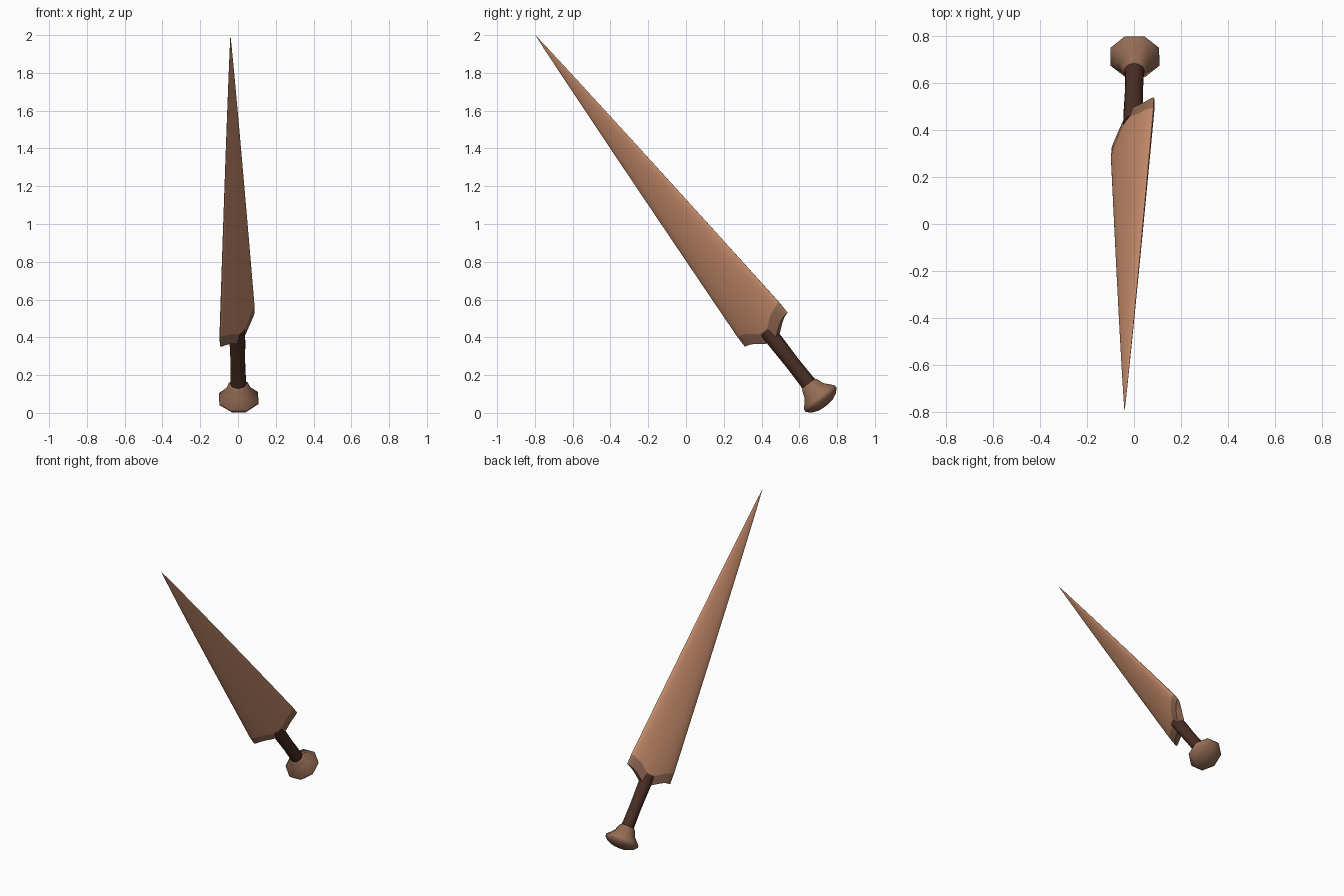
import bpy, bmesh, math
from mathutils import Vector, Matrix

if "Cube" in bpy.data.objects:
    bpy.data.objects.remove(bpy.data.objects["Cube"])

def material(name, rgb):
    m = bpy.data.materials.new(name)
    m.diffuse_color = (*rgb, 1)
    m.use_nodes = True
    m.node_tree.nodes["Principled BSDF"].inputs["Base Color"].default_value = m.diffuse_color
    return m

copper = material("copper blade", (0.57, 0.265, 0.15))
bronze = material("dull bronze", (0.30, 0.15, 0.09))
leather = material("dark grip", (0.068, 0.027, 0.017))

# Tilted frame: local z along the blade, local x across its width
axis = Vector((-0.018, -0.617, 0.787)).normalized()
across = Vector((0.525, 0.67, 0.525))
across = (across - axis * across.dot(axis)).normalized()
thick = axis.cross(across)
frame = Matrix((across, thick, axis)).transposed().to_4x4()
frame.translation = (-0.003, 0.477, 0.374)

def loft(name, rings, mats, band_mats):
    """Skin closed rings of equal length; band_mats picks a material per band."""
    bm = bmesh.new()
    rows = [[bm.verts.new(frame @ Vector(p)) for p in ring] for ring in rings]
    n = len(rows[0])
    for k, (lo, hi) in enumerate(zip(rows, rows[1:])):
        for i in range(n):
            j = (i + 1) % n
            bm.faces.new((lo[i], lo[j], hi[j], hi[i])).material_index = band_mats(k)
    bm.faces.new(rows[0][::-1]).material_index = band_mats(0)
    bm.faces.new(rows[-1]).material_index = band_mats(len(rows) - 2)
    bmesh.ops.triangulate(bm, faces=[f for f in bm.faces if len(f.verts) > 8])
    bmesh.ops.recalc_face_normals(bm, faces=bm.faces)
    me = bpy.data.meshes.new(name)
    bm.to_mesh(me)
    bm.free()
    ob = bpy.data.objects.new(name, me)
    bpy.context.collection.objects.link(ob)
    for m in mats:
        me.materials.append(m)
    bpy.ops.object.select_all(action='DESELECT')
    ob.select_set(True)
    bpy.context.view_layer.objects.active = ob
    bpy.ops.object.shade_smooth_by_angle(angle=math.radians(48))

def lathe(name, profile, mat, sides=8, turn=10):
    rings = [[(r * math.cos(a), r * math.sin(a), z)
              for a in (math.radians(turn) + 2 * math.pi * i / sides for i in range(sides))]
             for r, z in profile]
    loft(name, rings, [mat], lambda k: 0)

def interp(table, x):
    for (x0, y0), (x1, y1) in zip(table, table[1:]):
        if x <= x1:
            return y0 + (y1 - y0) * (x - x0) / (x1 - x0)
    return table[-1][1]

# Blade with scalloped collar: lens section, shaped lower end, tapering to the tip
HALF_W, HALF_T, TIP = 0.17, 0.033, 2.068
LOW = [(0, 0.02), (0.24, 0.022), (0.45, 0.052), (0.75, 0.077), (1, 0.086)]
HIGH = [(0, 0.06), (0.24, 0.065), (0.5, 0.105), (0.75, 0.118), (1, 0.135)]
SIDES = 32

def section(u, scale_t, ends):
    f = max(1 - u, 0.0) ** 0.93
    ring = []
    for i in range(SIDES):
        a = 2 * math.pi * i / SIDES
        c, s = math.cos(a), math.sin(a)
        base = interp(ends, abs(c))
        ring.append((HALF_W * f * c, HALF_T * f * scale_t * s, base + (TIP - base) * u))
    return ring

rings = [section(0, 0.72, LOW), section(0.012, 1, HIGH)]
rings += [section(u, 1, HIGH) for u in (0.15, 0.3, 0.45, 0.6, 0.72, 0.82, 0.9, 0.96, 0.999)]
loft("blade", rings, [bronze, copper], lambda k: 0 if k == 0 else 1)

# Grip
lathe("grip", [(0.042, 0.08), (0.042, 0.0), (0.039, -0.14), (0.041, -0.26), (0.045, -0.30)],
      leather, 12)

# Pommel: flared neck, wide rim, shallow domed end
lathe("pommel", [(0.044, -0.278), (0.054, -0.288), (0.068, -0.325), (0.112, -0.372),
                 (0.112, -0.386), (0.09, -0.408), (0.05, -0.424), (0.012, -0.428)], bronze)
